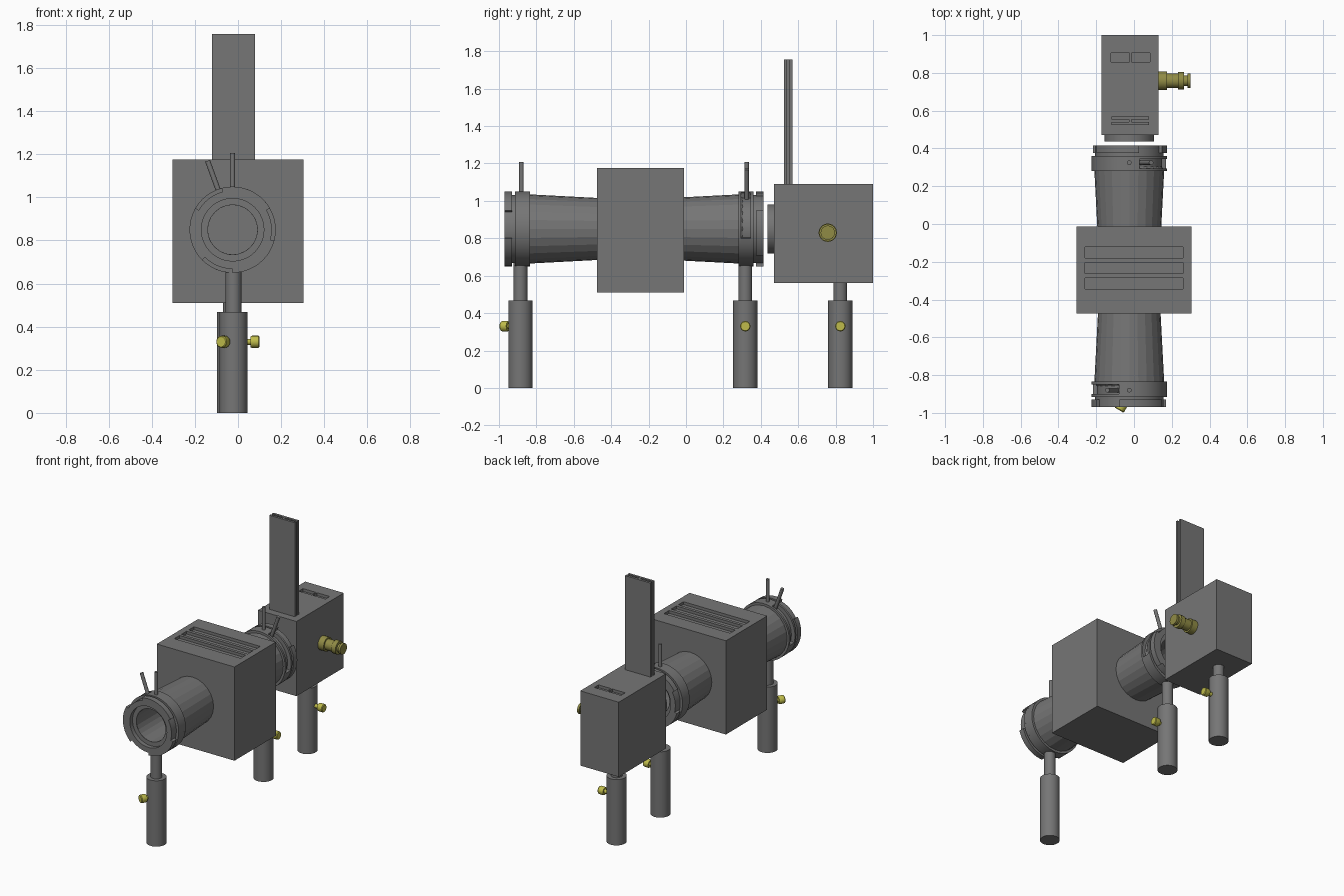
import bpy, bmesh, math
from mathutils import Vector, Matrix

if "Cube" in bpy.data.objects:
    bpy.data.objects.remove(bpy.data.objects["Cube"])

CX, CZ = -0.025, 0.85          # optical axis
FRONT, TURN = -0.97, -0.555    # front tube end, y sum for the half-turn copy


def material(name, rgb):
    m = bpy.data.materials.new(name)
    m.diffuse_color = (*rgb, 1)
    m.use_nodes = True
    m.node_tree.nodes["Principled BSDF"].inputs["Base Color"].default_value = m.diffuse_color
    return m


GREY = material("dark_grey", (0.18, 0.18, 0.18))
YELLOW = material("yellow_brass", (0.52, 0.50, 0.07))
OLIVE = material("olive_brass", (0.28, 0.26, 0.06))


def finish(name, bm, mat, smooth=False):
    bmesh.ops.remove_doubles(bm, verts=bm.verts, dist=1e-5)
    bmesh.ops.recalc_face_normals(bm, faces=bm.faces)
    me = bpy.data.meshes.new(name)
    bm.to_mesh(me)
    bm.free()
    me.materials.append(mat)
    ob = bpy.data.objects.new(name, me)
    bpy.context.collection.objects.link(ob)
    if smooth:
        bpy.ops.object.select_all(action='DESELECT')
        ob.select_set(True)
        bpy.context.view_layer.objects.active = ob
        bpy.ops.object.shade_smooth_by_angle(angle=math.radians(30))
    return ob


def add_box(bm, lo, hi):
    lo, hi = Vector(lo), Vector(hi)
    bmesh.ops.create_cube(bm, size=1, matrix=Matrix.Translation((lo + hi) / 2)
                          @ Matrix.Diagonal((*(hi - lo), 1)))


def boxes(name, spans, mat=GREY):
    bm = bmesh.new()
    for lo, hi in spans:
        add_box(bm, lo, hi)
    return finish(name, bm, mat)


def lathe(name, profile, origin, direction, mat=GREY, seg=32, smooth=True):
    """Revolve (radius, height) points about a line."""
    bm = bmesh.new()
    vs = [bm.verts.new((r, 0, h)) for r, h in profile]
    es = [bm.edges.new(p) for p in zip(vs, vs[1:])]
    bmesh.ops.spin(bm, geom=vs + es, cent=(0, 0, 0), axis=(0, 0, 1),
                   angle=2 * math.pi, steps=seg, use_merge=False)
    bmesh.ops.remove_doubles(bm, verts=bm.verts, dist=1e-5)
    rot = Vector(direction).to_track_quat('Z', 'Y').to_matrix().to_4x4()
    bm.transform(Matrix.Translation(origin) @ rot)
    return finish(name, bm, mat, smooth)


def rod(name, r, h0, h1, origin, direction, mat=GREY, seg=32):
    return lathe(name, [(0, h0), (r, h0), (r, h1), (0, h1)], origin, direction, mat, seg)


def place(r, a, t, back):
    """Point on a tube: radius, front-view angle, distance from tube end."""
    x, y, z = CX + r * math.cos(a), FRONT + t, CZ + r * math.sin(a)
    return (2 * CX - x, TURN - y, z) if back else (x, y, z)


def arc_block(name, r0, r1, t0, t1, a0, a1, back):
    bm = bmesh.new()
    n = max(4, int((a1 - a0) / 7.5))
    rings = []
    for i in range(n + 1):
        a = math.radians(a0 + (a1 - a0) * i / n)
        rings.append([bm.verts.new(place(r, a, t, back))
                      for r, t in ((r0, t0), (r1, t0), (r1, t1), (r0, t1))])
    for p, q in zip(rings, rings[1:]):
        for j in range(4):
            bm.faces.new((p[j], p[(j + 1) % 4], q[(j + 1) % 4], q[j]))
    bm.faces.new(rings[0])
    bm.faces.new(rings[-1])
    return finish(name, bm, GREY, True)


def cut_slots(ob, spans):
    cutter = boxes("slot_cutter", spans)
    mod = ob.modifiers.new("slots", 'BOOLEAN')
    mod.operation, mod.object, mod.solver = 'DIFFERENCE', cutter, 'EXACT'
    bpy.ops.object.select_all(action='DESELECT')
    bpy.context.view_layer.objects.active = ob
    ob.select_set(True)
    bpy.ops.object.modifier_apply(modifier=mod.name)
    bpy.data.objects.remove(cutter)


# central housing with three vent slots on top
housing = boxes("main_housing", [((-0.305, -0.475, 0.51), (0.305, -0.012, 1.175))])
cut_slots(housing, [((-0.26, y, 1.155), (0.26, y + 0.058, 1.2))
                    for y in (-0.343, -0.263, -0.181)])

# two matching flared tubes, the back one turned half round
for back in (False, True):
    side = "back" if back else "front"
    end, axis = place(0, 0, 0, back), (0, -1 if back else 1, 0)
    lathe(side + "_tube", [(0.115, 0.03), (0.185, 0.13), (0.163, 0.55), (0, 0.55),
                           (0, 0.45), (0.115, 0.45), (0.115, 0.03)],
          end, axis, seg=24, smooth=False)
    # collar with a groove for the lever
    lathe(side + "_collar", [(0.115, 0.03), (0.145, 0.03), (0.145, 0), (0.182, 0),
                             (0.182, 0.055), (0.2, 0.055), (0.2, 0.07), (0.172, 0.07),
                             (0.172, 0.12), (0.2, 0.12), (0.2, 0.135), (0.16, 0.135)],
          end, axis, seg=48)
    arc_block(side + "_collar_band", 0.165, 0.2, 0.069, 0.121, 195, 466, back)
    # bayonet lugs
    for k in range(3):
        arc_block(f"{side}_lug_{k}", 0.165, 0.2, 0, 0.04, 30 + 120 * k, 105 + 120 * k, back)
    # fixed pin and tilted lever
    for part, deg, length in (("pin", 90, 0.357), ("lever", 110, 0.34)):
        a = math.radians(deg)
        base = Vector(place(0, 0, 0.09, back))
        d = Vector(place(1, a, 0.09, back)) - base
        rod(f"{side}_{part}", 0.012, 0.165, length, base, d, seg=16)

# rear lamp box with nose ring and top slots
lamp = boxes("rear_box", [((-0.172, 0.47, 0.56), (0.13, 1.0, 1.09))])
cut_slots(lamp, [((x, 0.858, 1.07), (x + 0.1, 0.905, 1.12)) for x in (-0.123, -0.014)])
lathe("nose_ring", [(0, 0.48), (0.132, 0.48), (0.132, 0.437), (0.115, 0.437),
                    (0.115, 0.46), (0, 0.46)], (CX, 0, CZ), (0, 1, 0), seg=40)

# twin upright slide plates joined by a thin web
boxes("slide_plates", [((-0.12, 0.523, 1.08), (0.08, 0.539, 1.757)),
                       ((-0.12, 0.553, 1.08), (0.08, 0.57, 1.757)),
                       ((-0.027, 0.535, 1.08), (-0.013, 0.556, 1.757))])

# stepped brass fitting on the side of the rear box
lathe("side_fitting", [(0, 0.12), (0.049, 0.12), (0.049, 0.175), (0.038, 0.175),
                       (0.038, 0.232), (0.046, 0.232), (0.046, 0.265), (0.028, 0.265),
                       (0.028, 0.282), (0.038, 0.282), (0.038, 0.298), (0, 0.298)],
      (0, 0.758, 0.83), (1, 0, 0), OLIVE)

# telescoping posts with thumb screws
for name, x, y, top, d in (("front", -0.021, -0.885, 0.68, (-0.5, -0.866, 0)),
                           ("middle", -0.021, 0.317, 0.68, (1, 0, 0)),
                           ("rear", -0.033, 0.825, 0.57, (1, 0, 0))):
    rod(name + "_post", 0.065, 0, 0.467, (x, y, 0), (0, 0, 1))
    rod(name + "_post_rod", 0.037, 0.45, top, (x, y, 0), (0, 0, 1))
    reach = 0.116 if name == "front" else 0.121 if name == "middle" else 0.133
    lathe(name + "_thumb_screw", [(0, 0.05), (0.014, 0.05), (0.014, reach - 0.042),
                                  (0.025, reach - 0.042), (0.028, reach - 0.036),
                                  (0.028, reach - 0.005), (0.024, reach), (0, reach)],
          (x, y, 0.33), d, YELLOW, seg=16)
